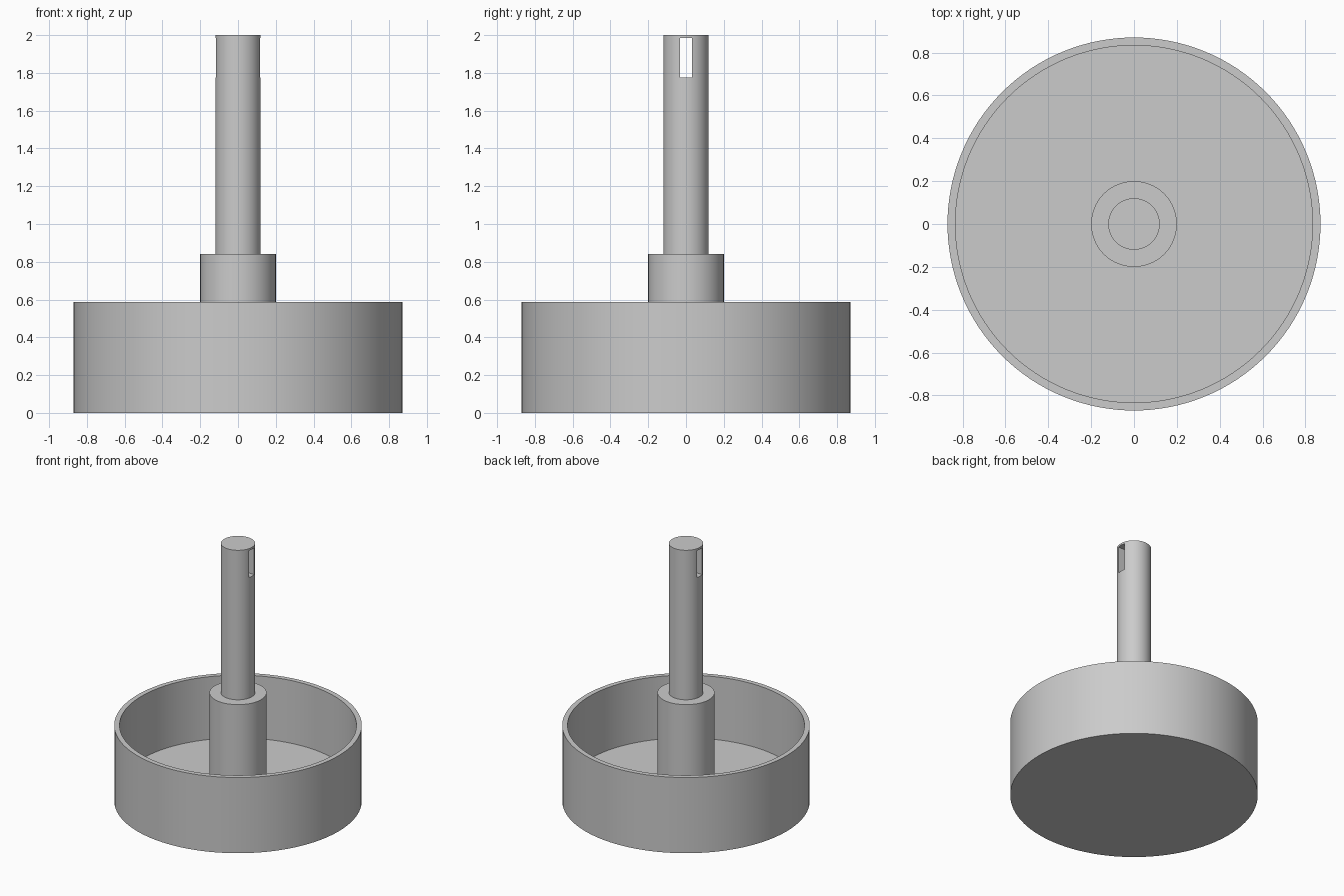
import bpy, bmesh, math

cube = bpy.data.objects.get("Cube")
if cube:
    bpy.data.objects.remove(cube, do_unlink=True)

grey = bpy.data.materials.new("plain grey")
grey.use_nodes = True
colour = (0.6, 0.6, 0.6, 1)
grey.diffuse_color = colour
grey.node_tree.nodes["Principled BSDF"].inputs["Base Color"].default_value = colour


def smooth(obj):
    bpy.ops.object.select_all(action='DESELECT')
    obj.select_set(True)
    bpy.context.view_layer.objects.active = obj
    bpy.ops.object.shade_smooth_by_angle(angle=math.radians(30))


def turned(name, profile, steps=128):
    """Revolve an (r, z) profile that starts and ends on the z axis."""
    mesh = bpy.data.meshes.new(name)
    bm = bmesh.new()
    verts = [bm.verts.new((r, 0, z)) for r, z in profile]
    edges = [bm.edges.new(pair) for pair in zip(verts, verts[1:])]
    bmesh.ops.spin(bm, geom=verts + edges, cent=(0, 0, 0), axis=(0, 0, 1),
                   angle=2 * math.pi, steps=steps, use_duplicate=False)
    bmesh.ops.remove_doubles(bm, verts=bm.verts, dist=0.0001)
    bmesh.ops.recalc_face_normals(bm, faces=bm.faces)
    bm.to_mesh(mesh)
    bm.free()
    obj = bpy.data.objects.new(name, mesh)
    bpy.context.collection.objects.link(obj)
    mesh.materials.append(grey)
    return obj


# Open cup with a thin wall and a central hub
R, WALL, RIM, FLOOR, HUB, HUB_TOP = 0.87, 0.037, 0.587, 0.1, 0.2, 0.84
cup = turned("cup_with_hub", [
    (0, 0), (R, 0), (R, RIM), (R - WALL, RIM), (R - WALL, FLOOR),
    (HUB, FLOOR), (HUB, HUB_TOP), (0, HUB_TOP)])
smooth(cup)

# Shaft, sunk slightly into the hub
bpy.ops.mesh.primitive_cylinder_add(vertices=96, radius=0.12, depth=1.2,
                                    location=(0, 0, 1.4))
shaft = bpy.context.object
shaft.name = "shaft"
shaft.data.materials.append(grey)

# Slot through the shaft from side to side
SLOT_LOW, SLOT_HIGH = 1.775, 1.985
bpy.ops.mesh.primitive_cube_add(size=1, location=(0, 0, (SLOT_LOW + SLOT_HIGH) / 2))
cutter = bpy.context.object
cutter.name = "slot_cutter"
cutter.scale = (0.5, 0.064, SLOT_HIGH - SLOT_LOW)
cutter.data.materials.append(grey)
bpy.context.view_layer.update()
slot = shaft.modifiers.new("slot", 'BOOLEAN')
slot.operation = 'DIFFERENCE'
slot.solver = 'EXACT'
slot.object = cutter
bpy.context.view_layer.objects.active = shaft
bpy.ops.object.modifier_apply(modifier=slot.name)
bpy.data.objects.remove(cutter, do_unlink=True)
smooth(shaft)
